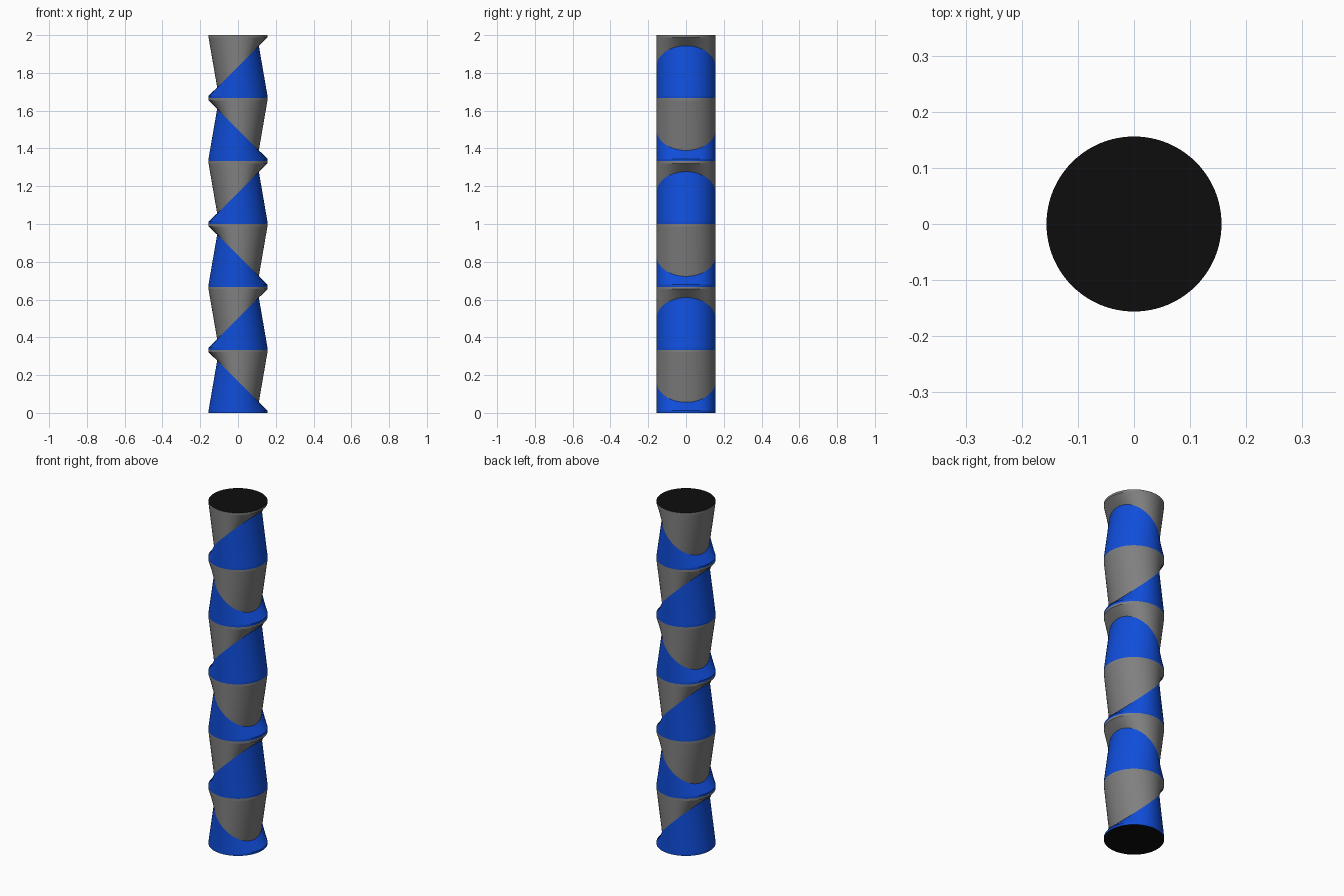
import bpy, bmesh, math

cube = bpy.data.objects.get("Cube")
if cube:
    bpy.data.objects.remove(cube, do_unlink=True)

SIDES = 96
RADIUS = 0.156
HEIGHT = 2.0
SEGMENTS = 6
RIM = 0.012
TILT = math.radians(45)


def material(name, rgb):
    m = bpy.data.materials.new(name)
    m.use_nodes = True
    color = (*rgb, 1.0)
    m.diffuse_color = color
    m.node_tree.nodes["Principled BSDF"].inputs["Base Color"].default_value = color
    return m


BLUE = material("blue", (0.005, 0.075, 0.70))
GREY = material("grey", (0.215, 0.215, 0.215))
BLACK = material("black", (0.004, 0.004, 0.004))


def ring(bm, z, tilt=0.0):
    """Circle of vertices centred on the column axis, tilted about y."""
    verts = []
    for i in range(SIDES):
        a = 2 * math.pi * i / SIDES
        x, y = RADIUS * math.cos(a), RADIUS * math.sin(a)
        verts.append(bm.verts.new((x * math.cos(tilt), y, z + x * math.sin(tilt))))
    return verts


def bridge(bm, low, high, mat):
    for i in range(SIDES):
        j = (i + 1) % SIDES
        f = bm.faces.new((low[i], low[j], high[j], high[i]))
        f.material_index = mat
        f.smooth = True


bm = bmesh.new()
step = HEIGHT / SEGMENTS
rings = [ring(bm, 0)]
band_colors = []

# Each segment: blue rim and loft up to a tilted circle, then grey loft and rim
for k in range(SEGMENTS):
    z = k * step
    tilt = -TILT if k % 2 == 0 else TILT
    rings += [ring(bm, z + RIM),
              ring(bm, z + step / 2, tilt),
              ring(bm, z + step - RIM),
              ring(bm, z + step)]
    band_colors += [0, 0, 1, 1]

for low, high, mat in zip(rings, rings[1:], band_colors):
    bridge(bm, low, high, mat)

# Black end caps
for verts in (list(reversed(rings[0])), rings[-1]):
    bm.faces.new(verts).material_index = 2

# Keep every ring crisp while the sides stay smooth
for r in rings:
    for i in range(SIDES):
        edge = bm.edges.get((r[i], r[(i + 1) % SIDES]))
        edge.smooth = False

mesh = bpy.data.meshes.new("column")
bm.to_mesh(mesh)
bm.free()
for m in (BLUE, GREY, BLACK):
    mesh.materials.append(m)
column = bpy.data.objects.new("column", mesh)
bpy.context.collection.objects.link(column)
